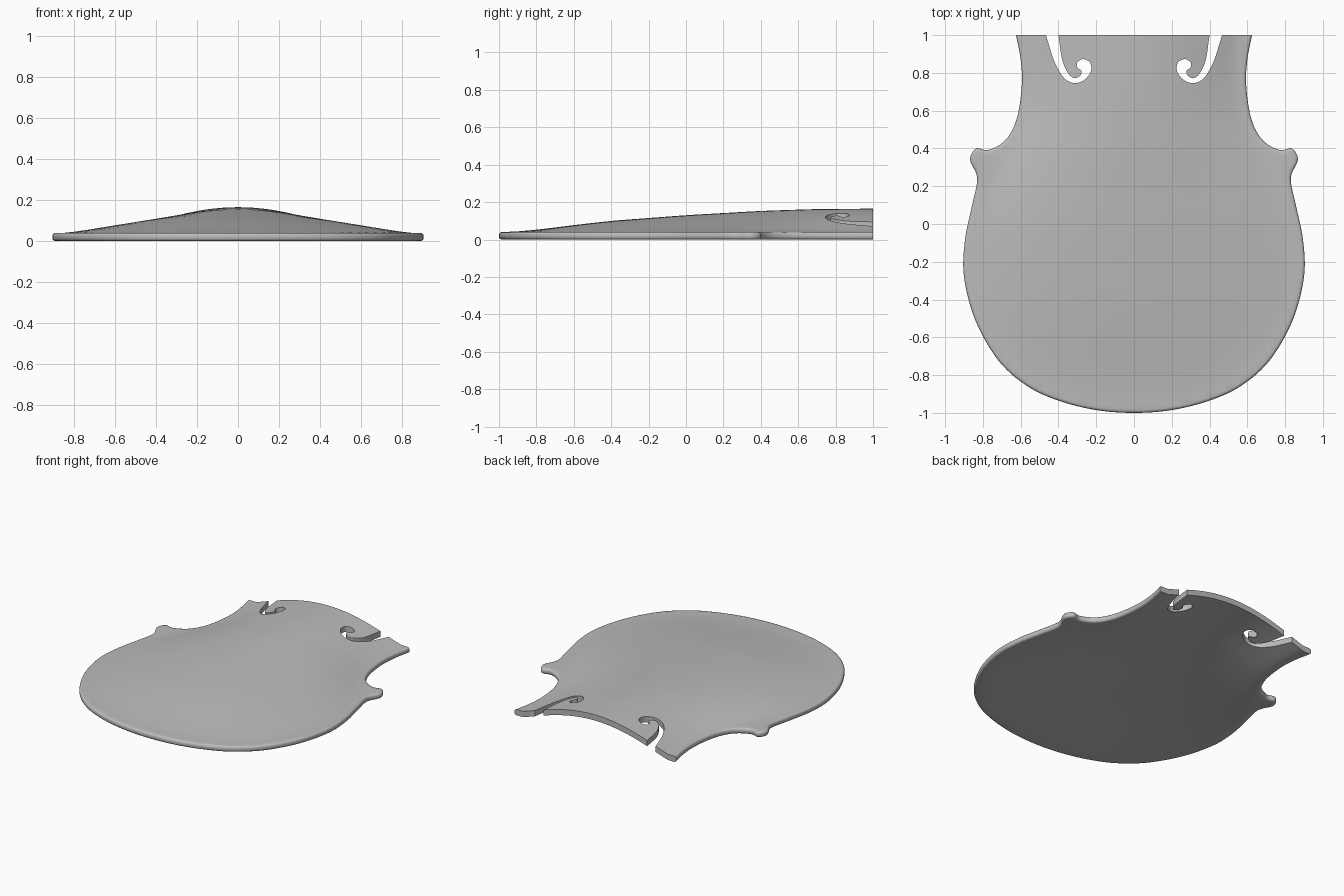
import bpy, bmesh, math
from mathutils import Vector

if "Cube" in bpy.data.objects:
    bpy.data.objects.remove(bpy.data.objects["Cube"], do_unlink=True)

RIM = 0.04      # plate thickness
CELL = 0.04     # spacing of the surface grid


def spline(points, steps, before=None):
    """Smooth curve passing through all the points."""
    p = [Vector(q) for q in points]
    first = Vector(before) if before else 2 * p[0] - p[1]
    p = [first] + p + [2 * p[-1] - p[-2]]
    out = []
    for a, b, c, d in zip(p, p[1:], p[2:], p[3:]):
        for i in range(steps):
            t = i / steps
            out.append(0.5 * (2 * b + (c - a) * t + (2 * a - 5 * b + 4 * c - d) * t ** 2
                              + (3 * b - a - 3 * c + d) * t ** 3))
    return out + [p[-2]]


def lookup(table, y):
    """Smoothed value of a table of (y, value) pairs."""
    def linear(v):
        v = min(max(v, table[0][0]), table[-1][0])
        for (y0, a), (y1, b) in zip(table, table[1:]):
            if v <= y1:
                return a + (b - a) * (v - y0) / (y1 - y0)
    return sum(linear(y + k * 0.03) for k in (-2, -1, 0, 1, 2)) / 5


# Ridge height above the rim, and half width of the arched area, along y
RIDGE = [(-0.94, 0), (-0.8, 0.012), (-0.6, 0.037), (-0.4, 0.06), (0, 0.09),
         (0.4, 0.113), (0.7, 0.123), (1, 0.125)]
WIDTH = [(-0.94, 0.25), (-0.8, 0.57), (-0.6, 0.74), (-0.4, 0.82), (-0.2, 0.85),
         (0, 0.83), (0.2, 0.76), (0.4, 0.66), (0.6, 0.575), (0.8, 0.55), (1, 0.565)]


def arch(x, y):
    t = min(abs(x) / lookup(WIDTH, y), 1)
    return lookup(RIDGE, y) * (1 - t * t) ** 1.2


# Outer edge, then the scrolled sound slot that opens at the straight cut
outer = spline([(0, -1), (0.2, -0.985), (0.4, -0.935), (0.57, -0.855), (0.72, -0.72),
                (0.84, -0.51), (0.9, -0.28), (0.895, -0.085), (0.857, 0.1), (0.83, 0.243),
                (0.868, 0.34), (0.835, 0.4), (0.77, 0.392), (0.68, 0.445), (0.62, 0.56),
                (0.594, 0.735), (0.6, 0.87), (0.625, 1)], 6, before=(-0.2, -0.985))
slot = spline([(0.466, 1), (0.45, 0.947), (0.42, 0.857), (0.37, 0.772), (0.312, 0.746),
               (0.26, 0.765), (0.228, 0.81), (0.233, 0.855), (0.27, 0.873), (0.3, 0.855),
               (0.298, 0.826), (0.277, 0.81), (0.287, 0.783), (0.317, 0.772),
               (0.35, 0.8), (0.38, 0.87), (0.4, 1)], 5)
half = outer + slot
outline = half + [Vector((-p.x, p.y)) for p in reversed(half[1:])]

# Flat slab
bm = bmesh.new()
base = bm.faces.new([bm.verts.new((p.x, p.y, 0)) for p in outline])
grown = bmesh.ops.extrude_face_region(bm, geom=[base])
for v in grown["geom"]:
    if isinstance(v, bmesh.types.BMVert):
        v.co.z = RIM
bmesh.ops.recalc_face_normals(bm, faces=bm.faces[:])

# Rounded outer rim; the slots and the straight cut stay sharp
rim_keys = {(round(s * p.x, 4), round(p.y, 4)) for p in outer for s in (1, -1)}
on_rim = lambda v: (round(v.co.x, 4), round(v.co.y, 4)) in rim_keys
rim_edges = [e for e in bm.edges if all(on_rim(v) for v in e.verts)
             and abs(e.verts[0].co.z - e.verts[1].co.z) < 0.001]
bmesh.ops.bevel(bm, geom=rim_edges, offset=0.015, segments=3, profile=0.5,
                affect='EDGES', clamp_overlap=True)

# Grid cuts so that the slab can bend
for axis in (Vector((1, 0, 0)), Vector((0, 1, 0))):
    for i in range(-24, 25):
        bmesh.ops.bisect_plane(bm, geom=bm.verts[:] + bm.edges[:] + bm.faces[:],
                               dist=0.0005, plane_co=axis * i * CELL, plane_no=axis)
bmesh.ops.triangulate(bm, faces=[f for f in bm.faces if len(f.verts) > 4])

# Arching
for v in bm.verts:
    v.co.z += arch(v.co.x, v.co.y)

mesh = bpy.data.meshes.new("arched_plate")
bm.to_mesh(mesh)
bm.free()
plate = bpy.data.objects.new("arched_plate", mesh)
bpy.context.collection.objects.link(plate)

# Plain grey
grey = bpy.data.materials.new("plain_grey")
grey.use_nodes = True
colour = (0.5, 0.5, 0.5, 1)
grey.diffuse_color = colour
grey.node_tree.nodes["Principled BSDF"].inputs["Base Color"].default_value = colour
mesh.materials.append(grey)

bpy.ops.object.select_all(action='DESELECT')
plate.select_set(True)
bpy.context.view_layer.objects.active = plate
bpy.ops.object.shade_smooth_by_angle(angle=math.radians(40))
